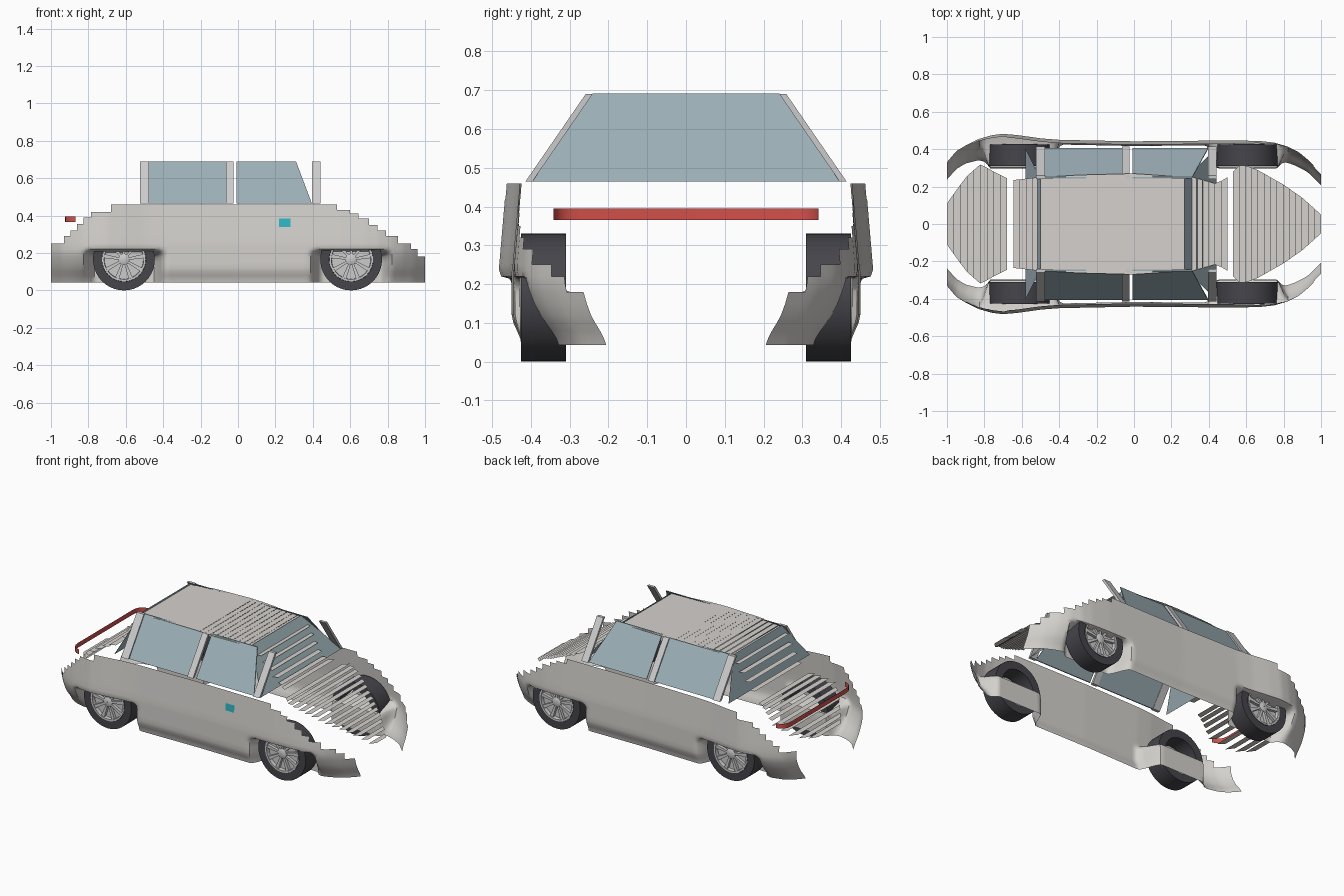
import bpy, bmesh, math
from mathutils import Vector

if "Cube" in bpy.data.objects:
    bpy.data.objects.remove(bpy.data.objects["Cube"])


def mat(name, rgb):
    m = bpy.data.materials.new(name)
    m.diffuse_color = (*rgb, 1)
    m.use_nodes = True
    m.node_tree.nodes["Principled BSDF"].inputs["Base Color"].default_value = m.diffuse_color
    return m


PAINT = mat("paint", (0.66, 0.64, 0.61))
TRIM = mat("trim", (0.62, 0.62, 0.64))
GLASS = mat("glass", (0.33, 0.43, 0.47))
RUBBER = mat("rubber", (0.06, 0.06, 0.07))
RED = mat("red", (0.65, 0.08, 0.07))
TEAL = mat("teal", (0.03, 0.48, 0.55))


def make(name, verts, faces, material=None, smooth=False):
    me = bpy.data.meshes.new(name)
    me.from_pydata(verts, [], faces)
    bm = bmesh.new()
    bm.from_mesh(me)
    bmesh.ops.delete(bm, geom=[v for v in bm.verts if not v.link_faces], context='VERTS')
    bmesh.ops.recalc_face_normals(bm, faces=bm.faces)
    bm.to_mesh(me)
    bm.free()
    ob = bpy.data.objects.new(name, me)
    bpy.context.collection.objects.link(ob)
    if material:
        me.materials.append(material)
    if smooth:
        bpy.ops.object.select_all(action='DESELECT')
        bpy.context.view_layer.objects.active = ob
        ob.select_set(True)
        bpy.ops.object.shade_smooth_by_angle(angle=math.radians(50))
    return ob


def lerp(pts, x):
    if x <= pts[0][0]:
        return pts[0][1]
    for (a, p), (b, q) in zip(pts, pts[1:]):
        if x <= b:
            return p + (q - p) * (x - a) / (b - a)
    return pts[-1][1]


def smooth(a, b, x):
    t = min(1, max(0, (x - a) / (b - a)))
    return t * t * (3 - 2 * t)


WX = (-0.61, 0.605)

# body sides: curved sheets with stepped upper edge, tucked in behind the wheels
STEPS = [(-.93, .25), (-.895, .29), (-.86, .32), (-.825, .355), (-.785, .39), (-.68, .42),
         (.53, .46), (.6, .43), (.645, .41), (.7, .385), (.745, .35), (.79, .32),
         (.855, .29), (.925, .25), (.96, .22), (1, .18)]
UPPER = [(-1, .33), (-.95, .39), (-.9, .42), (-.83, .455), (-.76, .475), (-.7, .482), (-.62, .475),
         (-.5, .458), (-.4, .45), (0, .442), (.55, .447), (.68, .443), (.75, .435),
         (.82, .415), (.88, .385), (.94, .335), (1, .27)]
LOWER = [(-1, .21), (-.95, .265), (-.9, .295), (-.8, .31), (.8, .31), (.86, .29), (.93, .26), (1, .19)]
BOT = .043


def side_y(x, z):
    y = lerp(UPPER, x) - 0.018 * max(0, z - .25) / .21
    y -= 0.025 * (1 - smooth(BOT, .12, z))
    d = min(abs(x - w) for w in WX)
    if abs(x) > .76:
        lo = lerp(LOWER, x)
        end = lo + (y - lo) * smooth(BOT - .1, .225, z)
        y += (end - y) * smooth(.76, .82, abs(x))
    k = (1 - smooth(.155, .225, d)) * (1 - smooth(.175, .225, z))
    return y + (0.296 - y) * k


xs, tops, a = [-1], [], -1
for b, top in STEPS:
    n = max(1, math.ceil((b - a) / .018))
    for i in range(n):
        xs.append(a + (b - a) * (i + 1) / n)
        tops.append(top)
    a = b
zs = sorted({BOT, .06, .08, .1, .12, .15, .19, .2, .21, .235} | {t for _, t in STEPS})
for s, label in ((-1, "near"), (1, "far")):
    verts = [(x, s * side_y(x, z), z) for x in xs for z in zs]
    m = len(zs)
    faces = [(i * m + j, (i + 1) * m + j, (i + 1) * m + j + 1, i * m + j + 1)
             for i in range(len(xs) - 1) for j in range(m - 1) if zs[j + 1] <= tops[i] + 1e-6]
    make("body_side_" + label, verts, faces, PAINT, True)


# level strips forming the roof, bonnet, boot and screen slats
def slats(name, x0, x1, n, half, height):
    verts, faces = [], []
    for i in range(n):
        a, b = x0 + (x1 - x0) * i / n, x0 + (x1 - x0) * (i + 1) / n
        z = lerp(height, (a + b) / 2)
        k = len(verts)
        wa, wb = lerp(half, a), lerp(half, b)
        verts += [(a, -wa, z), (b, -wb, z), (b, wb, z), (a, wa, z)]
        faces.append((k, k + 1, k + 2, k + 3))
    make(name, verts, faces, PAINT)


slats("bonnet", .53, 1, 14, [(.53, .28), (.57, .32), (.65, .295), (.8, .21), (.9, .14), (1, .05)],
      [(.53, .445), (.6, .42), (.7, .37), (.8, .31), (.9, .26), (1, .18)])
slats("boot", -1, -.68, 9, [(-1, .11), (-.9, .25), (-.82, .32), (-.75, .28), (-.68, .245)],
      [(-1, .25), (-.93, .27), (-.82, .38), (-.75, .42), (-.68, .44)])
slats("roof", -.505, .275, 22, [(-.5, .25), (-.3, .262), (0, .27), (.28, .25)],
      [(-.5, .675), (-.35, .689), (-.1, .692), (.28, .68)])
slats("windscreen_slats", .30, .5, 6, [(.3, .255), (.44, .215), (.5, .25)],
      [(.3, .66), (.44, .49), (.5, .465)])
slats("rear_screen_slats", -.645, -.51, 4, [(-.645, .235), (-.51, .25)], [(-.645, .47), (-.51, .67)])

# windscreens
for name, xt, xb in (("windscreen", .27, .44), ("rear_screen", -.5, -.58)):
    make(name, [(xb, -.405, .465), (xb, .405, .465), (xt, .24, .692), (xt, -.24, .692)],
         [(0, 1, 2, 3)], GLASS)


# sloping side panes and pillars
def side_panel(name, s, xb, xt, t, off, material):
    verts = []
    for o in (off, off - t):
        verts += [(xb[0], s * (.405 + o), .465), (xb[1], s * (.405 + o), .465),
                  (xt[1], s * (.25 + o), .69), (xt[0], s * (.25 + o), .69)]
    make(name, verts, [(0, 1, 2, 3), (4, 7, 6, 5), (0, 4, 5, 1), (1, 5, 6, 2), (2, 6, 7, 3), (3, 7, 4, 0)],
         material)


for s, label in ((-1, "near"), (1, "far")):
    side_panel("rear_window_" + label, s, (-.475, -.06), (-.475, -.06), .006, 0, GLASS)
    side_panel("front_window_" + label, s, (-.008, .395), (-.008, .31), .006, 0, GLASS)
    for k, (a, b) in enumerate(((-.525, -.475), (-.065, -.025), (.395, .44))):
        side_panel("pillar_%s_%d" % (label, k), s, (a, b), (a, b), .018, .009, TRIM)

# tail lamp: upright strip wrapping round at its ends
bend = [(-.868, .342), (-.89, .337), (-.91, .322), (-.921, .3), (-.925, .27)]
path = [(x, -y) for x, y in bend] + bend[::-1]
make("tail_lamp", [(x, y, z) for x, y in path for z in (.365, .395)],
     [(2 * i, 2 * i + 2, 2 * i + 3, 2 * i + 1) for i in range(len(path) - 1)], RED, True)

# side marker plate
make("side_marker", [(.22, -.438, .34), (.28, -.438, .34), (.28, -.436, .385), (.22, -.436, .385)],
     [(0, 1, 2, 3)], TEAL)


# wheels: turned tyre, turned rim and spokes
def lathe(name, prof, cx, s, material, n=40):
    verts = [(cx + r * math.cos(2 * math.pi * i / n), s * y, .165 + r * math.sin(2 * math.pi * i / n))
             for i in range(n) for r, y in prof]
    m = len(prof)
    faces = [(i * m + j, ((i + 1) % n) * m + j, ((i + 1) % n) * m + j + 1, i * m + j + 1)
             for i in range(n) for j in range(m - 1)]
    make(name, verts, faces, material, True)


for cx, end in zip(WX, ("rear", "front")):
    for s, label in ((-1, "near"), (1, "far")):
        tag = end + "_" + label
        lathe("tyre_" + tag, [(.115, .40), (.115, .31), (.165, .31), (.165, .426), (.118, .426),
                              (.115, .40)], cx, s, RUBBER)
        lathe("rim_" + tag, [(.117, .428), (.106, .428), (.104, .405), (.001, .405)], cx, s, TRIM)
        lathe("hub_" + tag, [(.03, .405), (.03, .425), (.022, .43), (.001, .43)], cx, s, TRIM, 20)
        verts, faces = [], []
        for i in range(9):
            t = 2 * math.pi * i / 9 + math.pi / 2
            d, p = Vector((math.cos(t), 0, math.sin(t))), Vector((-math.sin(t), 0, math.cos(t)))
            c, k = Vector((cx, 0, .165)), len(verts)
            for y in (.406, .424):
                for r, w in ((.025, -.006), (.025, .006), (.108, .011), (.108, -.011)):
                    verts.append(tuple(c + d * r + p * w + Vector((0, s * y, 0))))
            faces += [tuple(k + q for q in f) for f in
                      ((4, 5, 6, 7), (0, 4, 7, 3), (1, 2, 6, 5), (2, 3, 7, 6), (0, 1, 5, 4))]
        make("spokes_" + tag, verts, faces, TRIM)
